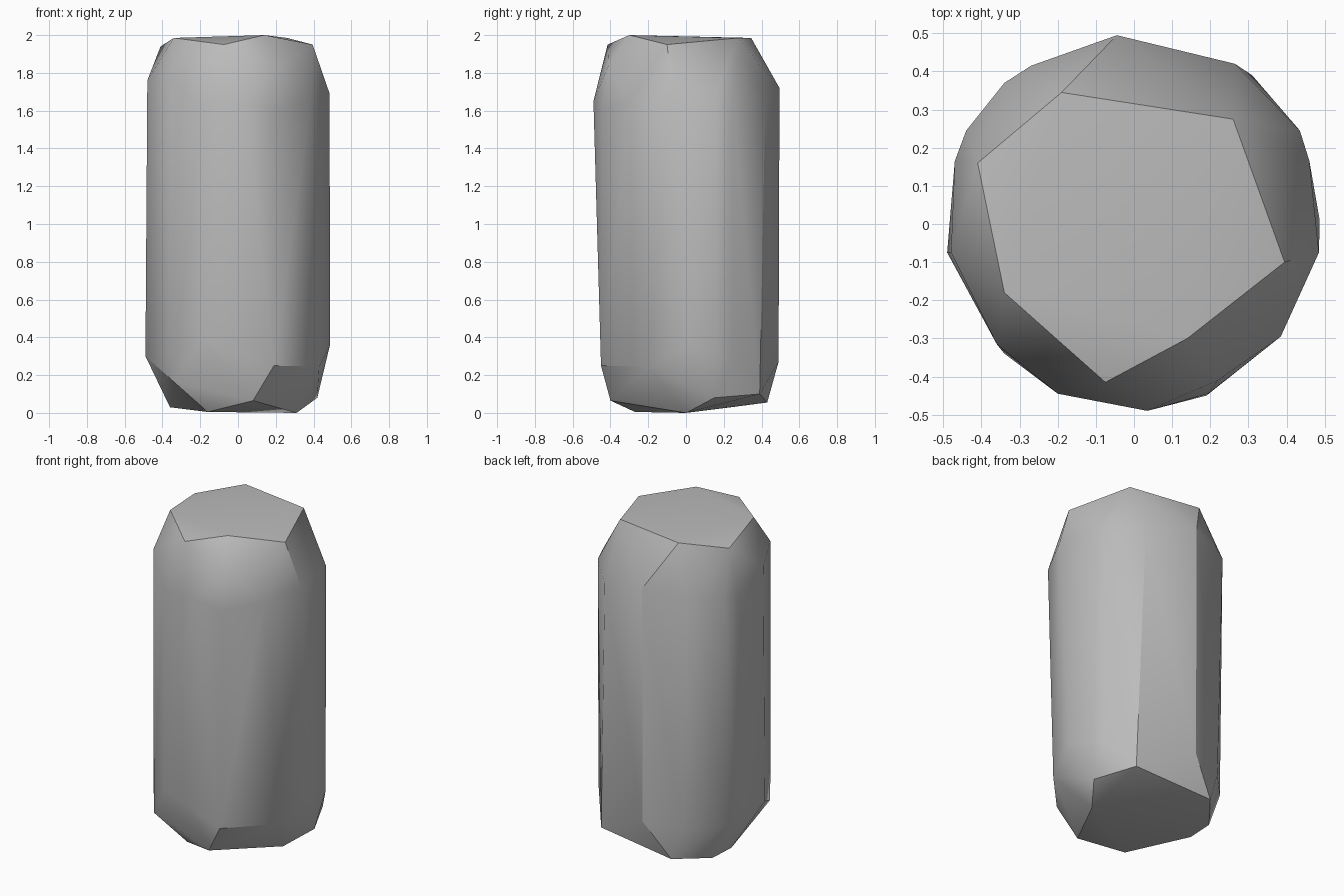
import bpy, bmesh, math

if "Cube" in bpy.data.objects:
    bpy.data.objects.remove(bpy.data.objects["Cube"], do_unlink=True)

# Plain grey stone
grey = bpy.data.materials.new("stone_grey")
grey.use_nodes = True
colour = (0.5, 0.5, 0.5, 1)
grey.diffuse_color = colour
grey.node_tree.nodes["Principled BSDF"].inputs["Base Color"].default_value = colour

# Chipped corners, ring by ring
top_rim = [(-.19, .345, 1.985), (.26, .275, 1.985), (.395, -.1, 1.95), (.14, -.3, 2),
           (-.075, -.415, 1.95), (-.34, -.18, 1.985), (-.41, .16, 1.94)]
shoulder = [(-.045, .495, 1.72), (.265, .42, 1.64), (.435, .245, 1.68), (.46, .165, 1.7),
            (.485, -.075, 1.69), (.385, -.295, 1.65), (.22, -.41, 1.84), (.195, -.445, 1.6),
            (.035, -.49, 1.65), (-.2, -.445, 1.62), (-.36, -.315, 1.79), (-.48, -.075, 1.76),
            (-.47, .165, 1.65), (-.44, .245, 1.7), (-.34, .37, 1.7), (-.27, .415, 1.7)]
hip = [(-.045, .49, .27), (-.27, .41, .25), (-.43, .24, .25), (-.47, .165, .3),
       (-.49, -.075, .3), (-.36, -.315, .38), (-.34, -.34, .165), (-.2, -.44, .38), (.19, -.45, .25),
       (.43, -.195, .245), (.487, .01, .36), (.46, .165, .3), (.43, .245, .28)]
base_rim = [(.31, .39, .1), (.42, .15, .08), (.31, 0, 0), (.08, -.4, .065),
            (-.16, -.27, .005), (-.36, .07, .03), (-.35, .24, .03), (-.2, .43, .055)]

# Tall rounded stone as the hull of its corners
bm = bmesh.new()
for corner in top_rim + shoulder + hip + base_rim:
    bm.verts.new(corner)
hull = bmesh.ops.convex_hull(bm, input=bm.verts[:])
loose = [v for v in bm.verts if not v.link_faces]
bmesh.ops.delete(bm, geom=loose, context='VERTS')
bmesh.ops.recalc_face_normals(bm, faces=bm.faces[:])
mesh = bpy.data.meshes.new("stone_pillar")
bm.to_mesh(mesh)
bm.free()
stone = bpy.data.objects.new("stone_pillar", mesh)
mesh.materials.append(grey)
bpy.context.collection.objects.link(stone)

# Soft facets with crisp chipped edges
bpy.context.view_layer.objects.active = stone
stone.select_set(True)
bpy.ops.object.shade_smooth_by_angle(angle=math.radians(30))
